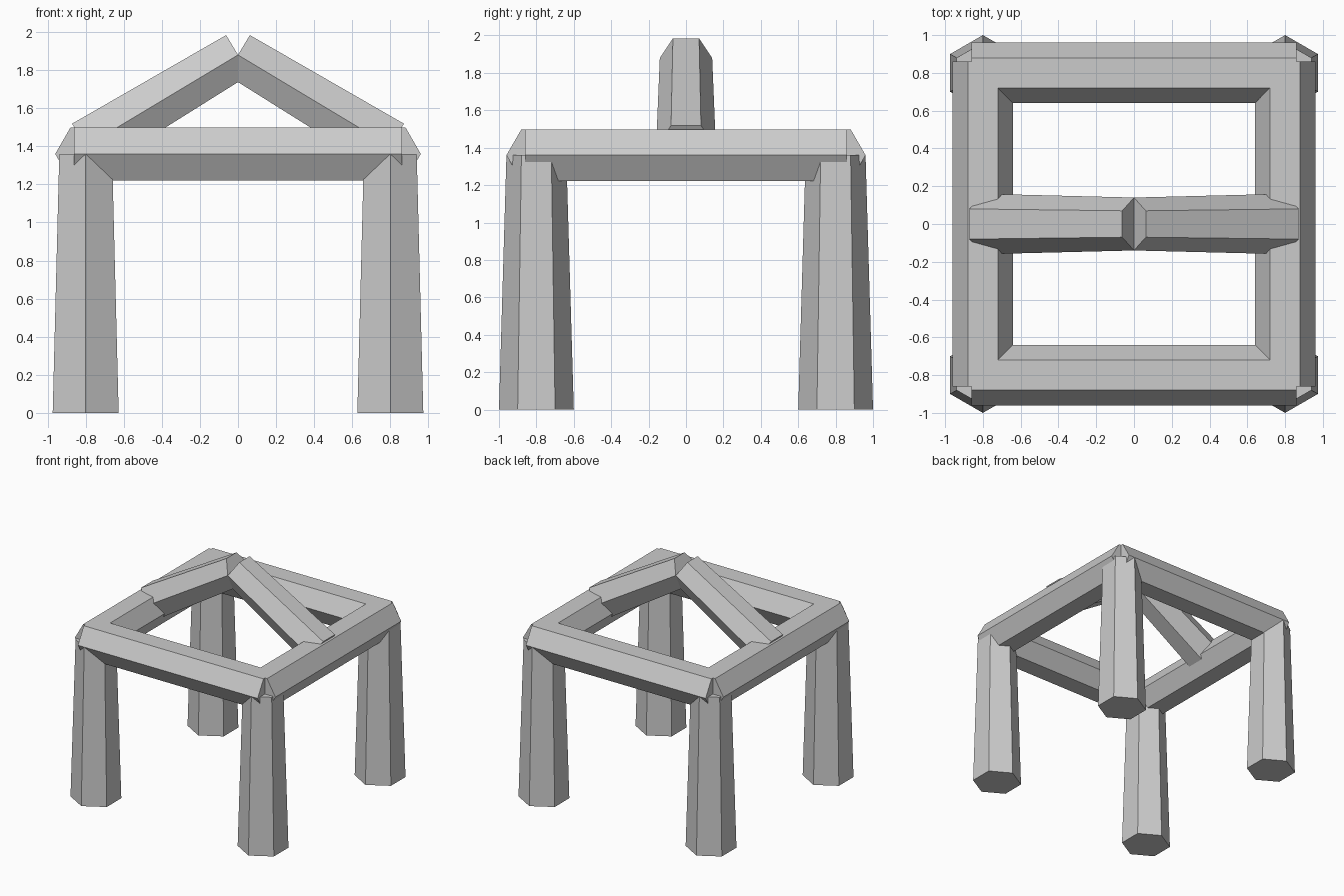
import bpy, bmesh, math
from mathutils import Vector, Matrix

cube = bpy.data.objects.get("Cube")
if cube:
    bpy.data.objects.remove(cube, do_unlink=True)

GREY = (0.6, 0.6, 0.6)
stone = bpy.data.materials.new("plain grey")
stone.use_nodes = True
stone.diffuse_color = (*GREY, 1)
stone.node_tree.nodes["Principled BSDF"].inputs["Base Color"].default_value = (*GREY, 1)


def hex_bar(name, start, end, r_start, r_end, corner_dir):
    """Tapered six-sided bar between two points, one corner facing corner_dir."""
    start, end = Vector(start), Vector(end)
    axis = (end - start).normalized()
    u = Vector(corner_dir).normalized()
    v = axis.cross(u)
    frame = Matrix((u, v, axis)).transposed().to_4x4()
    frame.translation = (start + end) / 2
    bm = bmesh.new()
    bmesh.ops.create_cone(bm, cap_ends=True, segments=6, radius1=r_start,
                          radius2=r_end, depth=(end - start).length)
    # Turn the ring so that a corner lies on the local x axis
    first = bm.verts[:][0].co
    bm.transform(Matrix.Rotation(-math.atan2(first.y, first.x), 4, 'Z'))
    bm.transform(frame)
    bmesh.ops.recalc_face_normals(bm, faces=bm.faces[:])
    mesh = bpy.data.meshes.new(name)
    bm.to_mesh(mesh)
    bm.free()
    mesh.materials.append(stone)
    obj = bpy.data.objects.new(name, mesh)
    bpy.context.collection.objects.link(obj)
    return obj


SPAN = 0.8        # leg centre offset in x and y
BEAM_Z = 1.36     # beam axis height, also leg tops
REACH = 0.86      # half length of the beams
THICK = 0.16
SIDES = (("right", -1), ("left", 1))
ENDS = (("front", -1), ("back", 1))

# Four tapered legs
for side, sx in SIDES:
    for end, sy in ENDS:
        x, y = sx * SPAN, sy * SPAN
        hex_bar(f"{end}_{side}_leg", (x, y, 0), (x, y, BEAM_Z), 0.2, THICK, (0, 1, 0))

# Square frame of beams
for end, sy in ENDS:
    y = sy * SPAN
    hex_bar(f"{end}_beam", (-REACH, y, BEAM_Z), (REACH, y, BEAM_Z), THICK, THICK, (0, 1, 0))
for side, sx in SIDES:
    x = sx * SPAN
    hex_bar(f"{side}_beam", (x, -REACH, BEAM_Z), (x, REACH, BEAM_Z), THICK, THICK, (1, 0, 0))

# Pair of tapered rafters meeting at the ridge
for side, sx in SIDES:
    hex_bar(f"{side}_rafter", (sx * SPAN, 0, 1.4), (0, 0, 1.88), THICK, 0.14, (0, 1, 0))
